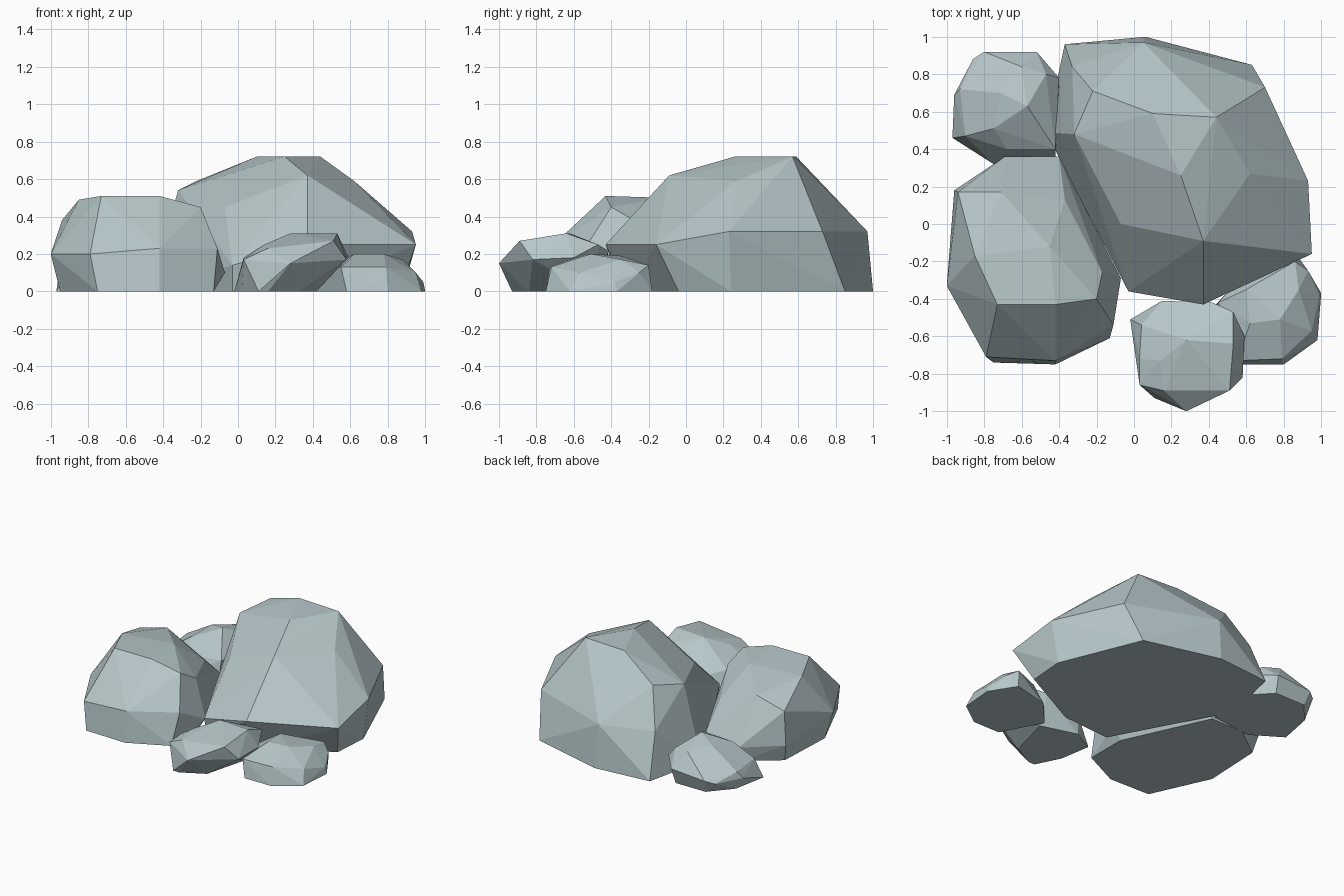
import bpy, bmesh, math

stone = bpy.data.materials.new("blue_grey_stone")
stone.diffuse_color = (0.47, 0.57, 0.59, 1)


def rock(name, base, body):
    """Faceted boulder: hull around a ground outline (x, y) and body corners (x, y, z)."""
    bm = bmesh.new()
    for x, y in base:
        bm.verts.new((x, y, 0))
    for p in body:
        bm.verts.new(p)
    res = bmesh.ops.convex_hull(bm, input=bm.verts[:])
    loose = {g for g in res["geom_interior"] + res["geom_unused"]
             if isinstance(g, bmesh.types.BMVert)}
    bmesh.ops.delete(bm, geom=list(loose), context='VERTS')
    # merge nearly flat triangles into larger facets
    bmesh.ops.dissolve_limit(bm, angle_limit=math.radians(4),
                             verts=bm.verts[:], edges=bm.edges[:])
    bmesh.ops.recalc_face_normals(bm, faces=bm.faces[:])
    me = bpy.data.meshes.new(name)
    bm.to_mesh(me)
    bm.free()
    me.materials.append(stone)
    ob = bpy.data.objects.new(name, me)
    bpy.context.collection.objects.link(ob)


# Large boulder: broad top sloping down to the right and front
rock("large_boulder",
     [(-.47, .49), (-.37, .96), (.06, 1.0), (.63, .85), (.88, .24),
      (.86, -.04), (.36, -.30), (-.03, -.33)],
     [(-.33, .84, .32), (.05, .97, .32), (.70, .73, .32), (.93, .23, .32),
      (.95, -.16, .25), (.37, -.43, .25), (-.03, -.36, .14),
      (-.07, 0, .45), (-.32, .48, .54), (-.22, .71, .59),
      (.37, -.09, .62), (.62, .27, .59), (.25, .26, .72),
      (.10, .59, .72), (.44, .57, .72)])

# Left boulder: steep front, falling away at the back
rock("left_boulder",
     [(-.95, -.30), (-.93, .15), (-.69, .33), (-.42, .33), (-.13, -.30),
      (-.13, -.61), (-.42, -.75), (-.75, -.74)],
     [(-1.0, -.33, .20), (-.79, -.71, .20), (-.42, -.73, .23),
      (-.11, -.54, .23), (-.07, -.29, .10), (-.96, .18, .13),
      (-.69, .36, .11), (-.40, .36, .11), (-.37, .13, .30),
      (-.94, .17, .38), (-.85, -.17, .49), (-.71, .17, .44),
      (-.73, -.43, .51), (-.42, -.43, .51), (-.45, -.12, .50),
      (-.20, -.40, .45), (-.17, -.26, .37)])

# Back left stone: low rounded lump
rock("back_left_stone",
     [(-.97, .46), (-.75, .32), (-.42, .36), (-.40, .74), (-.53, .88),
      (-.78, .88), (-.92, .72)],
     [(-.96, .69, .08), (-.86, .88, .08), (-.80, .92, .10), (-.52, .92, .12),
      (-.40, .78, .14), (-.93, .72, .13), (-.90, .47, .13),
      (-.68, .40, .16), (-.42, .40, .18), (-.60, .84, .24),
      (-.47, .80, .22), (-.71, .70, .26), (-.75, .51, .23), (-.57, .63, .30)])

# Front stone: slab tipped up to the right
rock("front_stone",
     [(-.02, -.51), (.02, -.75), (.11, -.93), (.16, -.93), (.33, -.84),
      (.42, -.50), (.15, -.42)],
     [(.03, -.72, .18), (.03, -.86, .17), (.28, -1.0, .15), (.16, -.89, .23),
      (.51, -.89, .27), (.58, -.82, .17), (.59, -.60, .18),
      (.53, -.64, .31), (.28, -.62, .31), (.14, -.73, .25),
      (.53, -.47, .25), (.42, -.42, .22), (.15, -.41, .13), (.04, -.54, .16)])

# Right stone: flat low lump
rock("right_stone",
     [(.42, -.45), (.58, -.75), (.80, -.75), (.98, -.62), (1.0, -.37),
      (.88, -.18), (.60, -.25)],
     [(.55, -.73, .13), (.79, -.72, .13), (.95, -.57, .10), (.99, -.38, .05),
      (.93, -.25, .10), (.86, -.20, .14), (.88, -.35, .17),
      (.78, -.51, .20), (.62, -.53, .20), (.60, -.35, .19), (.45, -.42, .10)])
